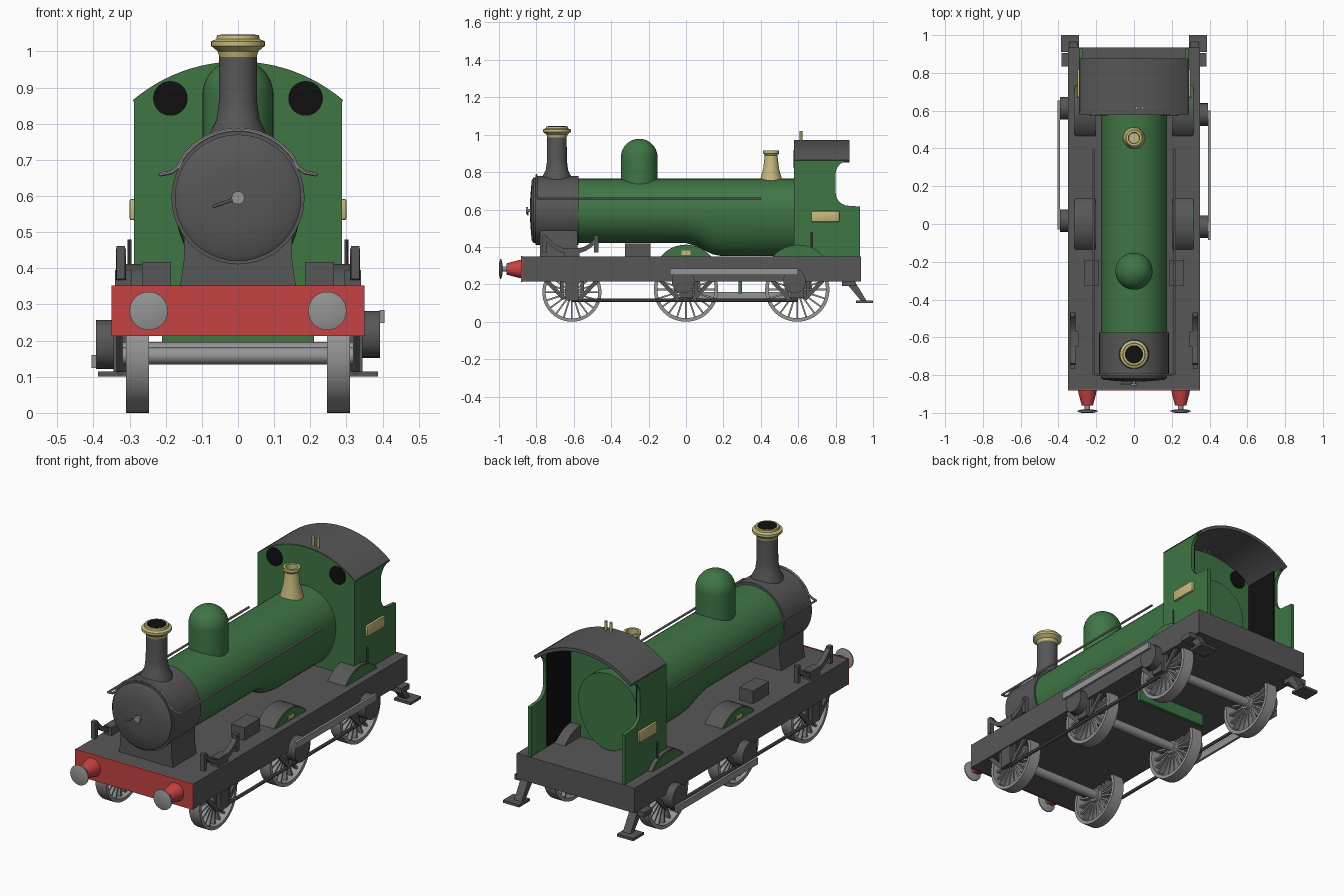
import bpy, bmesh
from math import sin, cos, pi, radians, asin
from mathutils import Matrix, Vector

cube = bpy.data.objects.get("Cube")
if cube:
    bpy.data.objects.remove(cube)


def material(name, r, g, b):
    m = bpy.data.materials.new(name)
    m.use_nodes = True
    m.diffuse_color = (r, g, b, 1)
    m.node_tree.nodes["Principled BSDF"].inputs["Base Color"].default_value = (r, g, b, 1)
    return m


GREY = material("dark grey", .095, .095, .095)
GREEN = material("green", .05, .18, .06)
RED = material("red", .56, .055, .055)
STEEL = material("steel grey", .3, .3, .3)
BRASS = material("brass", .56, .49, .2)
BLACK = material("black", .005, .005, .005)
made = []


def finish(name, bm, *mats):
    bmesh.ops.recalc_face_normals(bm, faces=bm.faces)
    me = bpy.data.meshes.new(name)
    bm.to_mesh(me)
    bm.free()
    for m in mats:
        me.materials.append(m)
    ob = bpy.data.objects.new(name, me)
    bpy.context.collection.objects.link(ob)
    made.append(ob)
    return ob


def add_box(bm, lo, hi, turn=Matrix()):
    lo, hi = Vector(lo), Vector(hi)
    size = Matrix.Diagonal((hi - lo).to_4d())
    size[3][3] = 1
    bmesh.ops.create_cube(bm, size=1, matrix=turn @ Matrix.Translation((lo + hi) / 2) @ size)


def box(name, lo, hi, mat):
    bm = bmesh.new()
    add_box(bm, lo, hi)
    return finish(name, bm, mat)


def prism(name, pts, axis, a, b, mat):
    """Extrude a (y, z) profile along x, or an (x, z) profile along y."""
    bm = bmesh.new()
    place = (lambda p: (a, p[0], p[1])) if axis == "x" else (lambda p: (p[0], a, p[1]))
    face = bm.faces.new([bm.verts.new(place(p)) for p in pts])
    ext = bmesh.ops.extrude_face_region(bm, geom=[face])
    move = (b - a, 0, 0) if axis == "x" else (0, b - a, 0)
    bmesh.ops.translate(bm, vec=move, verts=[v for v in ext["geom"] if isinstance(v, bmesh.types.BMVert)])
    return finish(name, bm, mat)


def add_lathe(bm, profile, axis, at, n=40, closed=False):
    """Spin (radius, height) points about the axis through a point."""
    rings = []
    for r, h in profile:
        ring = []
        for i in range(n):
            c, s = r * cos(2 * pi * i / n), r * sin(2 * pi * i / n)
            p = {"x": (h, c, s), "y": (c, h, s), "z": (c, s, h)}[axis]
            ring.append(bm.verts.new(Vector(p) + Vector(at)))
        rings.append(ring)
    pairs = list(zip(rings, rings[1:])) + ([(rings[-1], rings[0])] if closed else [])
    for a, b in pairs:
        for i in range(n):
            bm.faces.new((a[i], a[(i + 1) % n], b[(i + 1) % n], b[i]))
    if not closed:
        bm.faces.new(rings[0])
        bm.faces.new(rings[-1])


def lathe(name, profile, axis, at, mat, n=40):
    bm = bmesh.new()
    add_lathe(bm, profile, axis, at, n)
    return finish(name, bm, mat)


def rod(name, a, b, r, axis, at, mat, n=24):
    return lathe(name, [(r, a), (r, b)], axis, at, mat, n)


def tube(name, pts, r, mat):
    cu = bpy.data.curves.new(name, "CURVE")
    cu.dimensions = "3D"
    cu.bevel_depth, cu.bevel_resolution, cu.use_fill_caps = r, 2, True
    sp = cu.splines.new("POLY")
    sp.points.add(len(pts) - 1)
    for p, q in zip(sp.points, pts):
        p.co = (*q, 1)
    cu.materials.append(mat)
    ob = bpy.data.objects.new(name, cu)
    bpy.context.collection.objects.link(ob)
    made.append(ob)


def arc(cy, cz, r, a, b, n=16):
    return [(cy + r * cos(radians(a + (b - a) * i / n)), cz + r * sin(radians(a + (b - a) * i / n)))
            for i in range(n + 1)]


# Frame and front beam
box("frame", (-.35, -.875, .215), (.35, .935, .35), GREY)
box("front_beam", (-.35, -.882, .213), (.35, -.874, .352), RED)
box("ash_pan", (-.21, .28, .15), (.21, .3, .216), GREEN)

# Boiler flowing into a deeper firebox
bm = bmesh.new()
rings = []
for y, drop in ((-.58, 0), (0, 0), (.05, .015), (.1, .04), (.14, .06), (.19, .07), (.62, .07), (.66, .065)):
    ring = []
    for i in range(48):
        t = 2 * pi * i / 48
        depth = .172 if cos(t) > 0 else .172 + drop
        ring.append(bm.verts.new((.176 * sin(t), y, .593 + depth * cos(t))))
    rings.append(ring)
for a, b in zip(rings, rings[1:]):
    for i in range(48):
        bm.faces.new((a[i], a[i - 1], b[i - 1], b[i]))
bm.faces.new(rings[0])
bm.faces.new(rings[-1])
finish("boiler", bm, GREEN)

# Smokebox, door and saddle
C = (0, 0, .595)
rod("smokebox", -.805, -.575, .184, "y", C, GREY, 48)
lathe("smokebox_door", [(.175, -.8), (.175, -.815), (.16, -.825), (.08, -.832), (.02, -.835)], "y", C, GREY)
lathe("door_knob", [(.008, -.83), (.008, -.845), (.018, -.845), (.018, -.856)], "y", C, STEEL, 16)
tube("door_handle", [(0, -.848, .595), (-.07, -.845, .57)], .004, STEEL)
prism("saddle", [(-.16, .35), (.16, .35), (.15, .42), (.15, .56), (-.15, .56), (-.15, .42)], "y", -.78, -.58, GREY)

# Chimney, dome and safety valve
lathe("chimney", [(.08, .74), (.078, .775), (.06, .81), (.053, .86), (.052, .99)], "z", (0, -.69, 0), GREY)
lathe("chimney_cap", [(.052, .985), (.056, 1.0), (.074, 1.015), (.074, 1.028), (.06, 1.034), (.058, 1.045)],
      "z", (0, -.69, 0), BRASS)
rod("chimney_hole", 1.04, 1.047, .048, "z", (0, -.69, 0), BLACK, 32)
dome = [(.098, .7), (.098, .88)] + arc(0, .88, .098, 8, 88, 10)
lathe("dome", dome, "z", (0, -.25, 0), GREEN)
lathe("safety_valve", [(.06, .74), (.056, .77), (.042, .82), (.034, .89), (.043, .9), (.043, .915),
                       (.03, .915), (.028, .85)], "z", (0, .455, 0), BRASS, 32)

# Handrail running along the boiler and over the smokebox front
over = [(x, -.8, z) for x, z in arc(0, .595, .188, 36, 144, 24)]
tube("handrail", [(.215, .4, .66), (.215, -.795, .66), (.185, -.8, .665), (.165, -.8, .68)] + over +
     [(-.165, -.8, .68), (-.185, -.8, .665), (-.215, -.795, .66), (-.215, .4, .66)], .006, STEEL)

# Cab front, sides and arched roof
R, CZ, W = .447, .523, .288
edge = 90 - asin(W / R) * 180 / pi
prism("cab_front", [(-W, .35), (W, .35)] + arc(0, CZ, R, edge, 180 - edge), "y", .578, .6, GREEN)
prism("cab_roof", arc(0, CZ, R + .002, edge - .3, 180.3 - edge, 24) + arc(0, CZ, R - .016, 180.3 - edge, edge - .3, 24),
      "y", .581, .875, GREY)
side = [(.59, .35), (.93, .35), (.93, .615), (.88, .62)] + arc(.87, .69, .07, 270, 180, 6) + \
       arc(.87, .79, .07, 180, 90, 6) + [(.875, .868), (.59, .868)]
for s, tag in ((1, "left"), (-1, "right")):
    prism("cab_side_" + tag, side, "x", s * (W - .018), s * W, GREEN)
    box("cab_lining_" + tag, (s * .262, .601, .36), (s * .27, .798, .862), BLACK)
    rod("cab_window_" + tag, .574, .604, .048, "y", (s * .187, 0, .87), BLACK, 32)
    plate = box("name_plate_" + tag, (s * .28, .67, .533), (s * .3, .82, .592), BRASS)
    bev = plate.modifiers.new("round", "BEVEL")
    bev.width, bev.segments = .006, 2
    tube("cab_grab_rail_" + tag, [(s * .3, .67, .35), (s * .3, .67, .48)], .005, GREY)
    rod("whistle_" + tag, .95, 1.02, .007, "z", (.03 + s * .015, .615, 0), BRASS, 12)

# Wheels with thin spokes
def wheel(name, x, y, r):
    bm = bmesh.new()
    a, b = x - .032, x + .032
    at = (0, y, r)
    add_lathe(bm, [(r, a), (r, b), (r * .89, b), (r * .89, a)], "x", at, 48, True)
    add_lathe(bm, [(.035, a), (.035, b)], "x", at, 24)
    for k in range(20):
        turn = Matrix.Translation(at) @ Matrix.Rotation(2 * pi * k / 20, 4, "X")
        add_box(bm, (x - .012, -.0045, .03), (x + .012, .0045, r * .9), turn)
    finish(name, bm, STEEL)


axles = (("front", -.61, .158), ("middle", 0, .172), ("rear", .595, .172))
for tag, y, r in axles:
    rod(tag + "_axle", -.33, .33, .024, "x", (0, y, r), STEEL, 20)
    for s, hand in ((1, "left"), (-1, "right")):
        wheel(f"{tag}_wheel_{hand}", s * .278, y, r)
        # Horn guides: axle box, uprights and slanted stays
        box(f"{tag}_axle_box_{hand}", (s * .318, y - .035, r - .045), (s * .345, y + .035, .22), GREY)
        for d in (1, -1):
            pts = [(y + d * .15, .22), (y + d * .12, .22), (y + d * .03, .125), (y + d * .05, .115)]
            prism(f"{tag}_stay_{hand}", pts, "x", s * .322, s * .336, GREY)
            box(f"{tag}_guide_{hand}", (s * .322, y + d * .055 - .009, .13), (s * .336, y + d * .055 + .009, .22), GREY)

# Splashers over the driving wheels
for tag, y in (("middle", 0), ("rear", .6)):
    for s, hand in ((1, "left"), (-1, "right")):
        cover = arc(y, .236, .176, 38, 142)
        prism(f"{tag}_splasher_{hand}", cover, "x", s * .205, s * .31, GREY)
        prism(f"{tag}_splasher_face_{hand}", arc(y, .236, .172, 38, 142), "x", s * .309, s * .314, GREEN)
for s, hand in ((1, "left"), (-1, "right")):
    box("splasher_badge_" + hand, (s * .312, -.025, .357), (s * .318, .025, .38), BRASS)
    box("sand_box_" + hand, (s * .185, -.325, .345), (s * .265, -.19, .418), GREY)

    # Outside cranks and coupling rod, set at different angles on each side
    dy, dz = (-.025, .095) if s > 0 else (.03, -.03)
    for tag, y, r in axles[1:]:
        top, low = r + max(dz, .07) + .015, r + min(dz, 0) - .015
        crank = arc(y + dy * .6, top - .06, .06, 0, 180, 10) + arc(y + dy * .6, low + .055, .06, 180, 360, 10)
        prism(f"{tag}_crank_{hand}", crank, "x", s * .33, s * .393, GREY)
    box("coupling_rod_" + hand, (s * .392, dy - .06, .172 + dz - .018), (s * .405, .595 + dy + .03, .172 + dz + .018), STEEL)
    tube("brake_rod_" + hand, [(s * .325, -.61, .115), (s * .325, .595, .115)], .009, GREY)

    # Front leaf springs on short posts
    leaf = arc(-.61, .53, .168, 215, 325, 12) + arc(-.61, .545, .158, 325, 215, 12)
    prism("leaf_spring_" + hand, leaf, "x", s * .31, s * .338, GREY)
    for y in (-.755, -.48):
        box("spring_post_" + hand, (s * .312, y - .012, .37), (s * .336, y + .012, .462), GREY)
    box("spring_seat_" + hand, (s * .295, -.65, .345), (s * .34, -.57, .395), GREY)

    # Buffers
    B = (s * .247, 0, .282)
    lathe("buffer_housing_" + hand, [(.05, -.875), (.046, -.9), (.03, -.96)], "y", B, RED, 24)
    rod("buffer_shaft_" + hand, -.99, -.95, .014, "y", B, STEEL, 16)
    lathe("buffer_head_" + hand, [(.03, -.982), (.053, -.988), (.053, -.994), (.03, -1.0)], "y", B, STEEL, 32)

    # Rear steps
    prism("step_riser_" + hand, [(.845, .22), (.9, .22), (.965, .112), (.935, .112)], "x", s * .3, s * .345, GREY)
    box("step_tread_" + hand, (s * .29, .91, .1), (s * .387, 1.0, .114), GREY)
    box("step_top_" + hand, (s * .3, .835, .19), (s * .385, .905, .217), GREY)

# Shade smooth, keeping sharp edges
bpy.ops.object.select_all(action="DESELECT")
for ob in made:
    ob.select_set(True)
bpy.context.view_layer.objects.active = made[0]
bpy.ops.object.convert(target="MESH")
bpy.ops.object.shade_smooth_by_angle(angle=radians(35))
